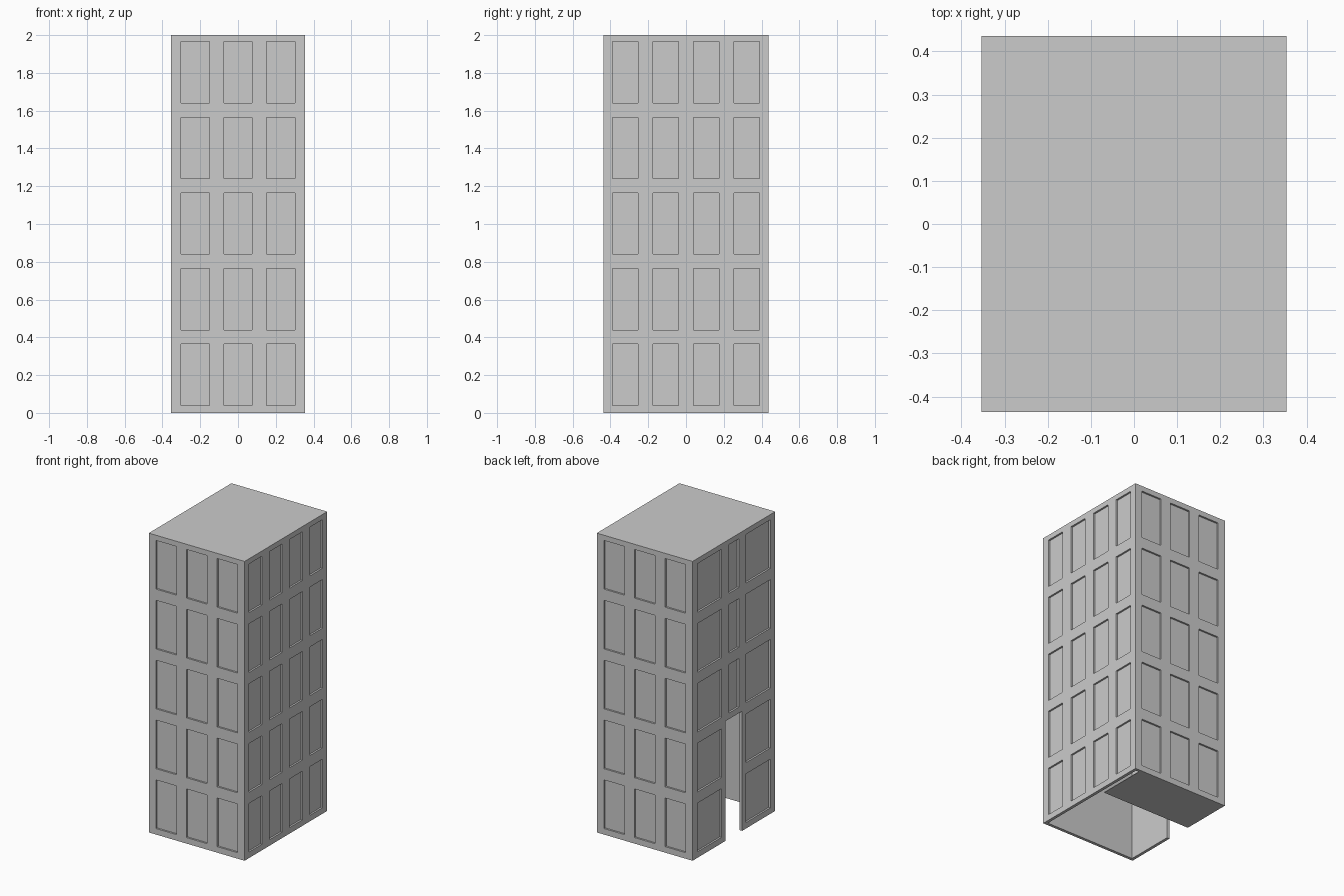
import bpy, bmesh
from mathutils import Matrix, Vector

if "Cube" in bpy.data.objects:
    bpy.data.objects.remove(bpy.data.objects["Cube"])

HX, HY, H = 0.354, 0.436, 2.0   # half width, half depth, height
WALL, RECESS = 0.02, 0.012
FLOORS = range(5)


def add_boxes(name, boxes):
    """One object made of axis-aligned boxes given as (min, max) corners."""
    bm = bmesh.new()
    for lo, hi in boxes:
        lo, hi = Vector(lo), Vector(hi)
        m = Matrix.Translation((lo + hi) / 2) @ Matrix.Diagonal((*(hi - lo), 1))
        bmesh.ops.create_cube(bm, size=1, matrix=m)
    mesh = bpy.data.meshes.new(name)
    bm.to_mesh(mesh)
    bm.free()
    ob = bpy.data.objects.new(name, mesh)
    bpy.context.collection.objects.link(ob)
    return ob


def cut(target, name, boxes):
    cutter = add_boxes(name, boxes)
    cutter.hide_render = True
    cutter.hide_set(True)
    mod = target.modifiers.new(name, 'BOOLEAN')
    mod.object = cutter
    mod.operation = 'DIFFERENCE'
    mod.solver = 'EXACT'


def window(side, centre, width, floor):
    """Shallow recess box on a wall; side is '-y', '+y', '-x' or '+x'."""
    z0, z1 = 0.04 + 0.4 * floor, 0.365 + 0.4 * floor
    a, b = centre - width / 2, centre + width / 2
    sign = 1 if side[0] == '+' else -1
    half = HX if side[1] == 'x' else HY
    d0, d1 = sorted((sign * (half - RECESS), sign * (half + 0.05)))
    if side[1] == 'x':
        return (d0, a, z0), (d1, b, z1)
    return (a, d0, z0), (b, d1, z1)


# tower shell, open underneath
tower = add_boxes("tower_walls", [((-HX, -HY, 0), (HX, HY, H))])
cut(tower, "interior_cutter",
    [((-HX + WALL, -HY + WALL, -0.1), (HX - WALL, HY - WALL, H - WALL))])

# recessed windows on all four sides
wins = []
for f in FLOORS:
    for side in ('-y', '+y'):
        wins += [window(side, c, 0.15, f) for c in (-0.226, 0, 0.226)]
    wins += [window('+x', c, 0.135, f) for c in (-0.321, -0.107, 0.107, 0.321)]
    wins += [window('-x', c, 0.256, f) for c in (-0.257, 0.257)]
    if f > 1:
        wins.append(window('-x', 0, 0.105, f))
cut(tower, "window_cutter", wins)

# tall doorway through the left wall
cut(tower, "doorway_cutter", [((-HX - 0.1, -0.087, -0.1), (-HX + 0.1, 0.087, 0.8))])

# partial floor at the back of the tower
add_boxes("floor_panel", [((-HX + WALL, 0.087, 0), (0.31, HY - WALL, 0.004))])
